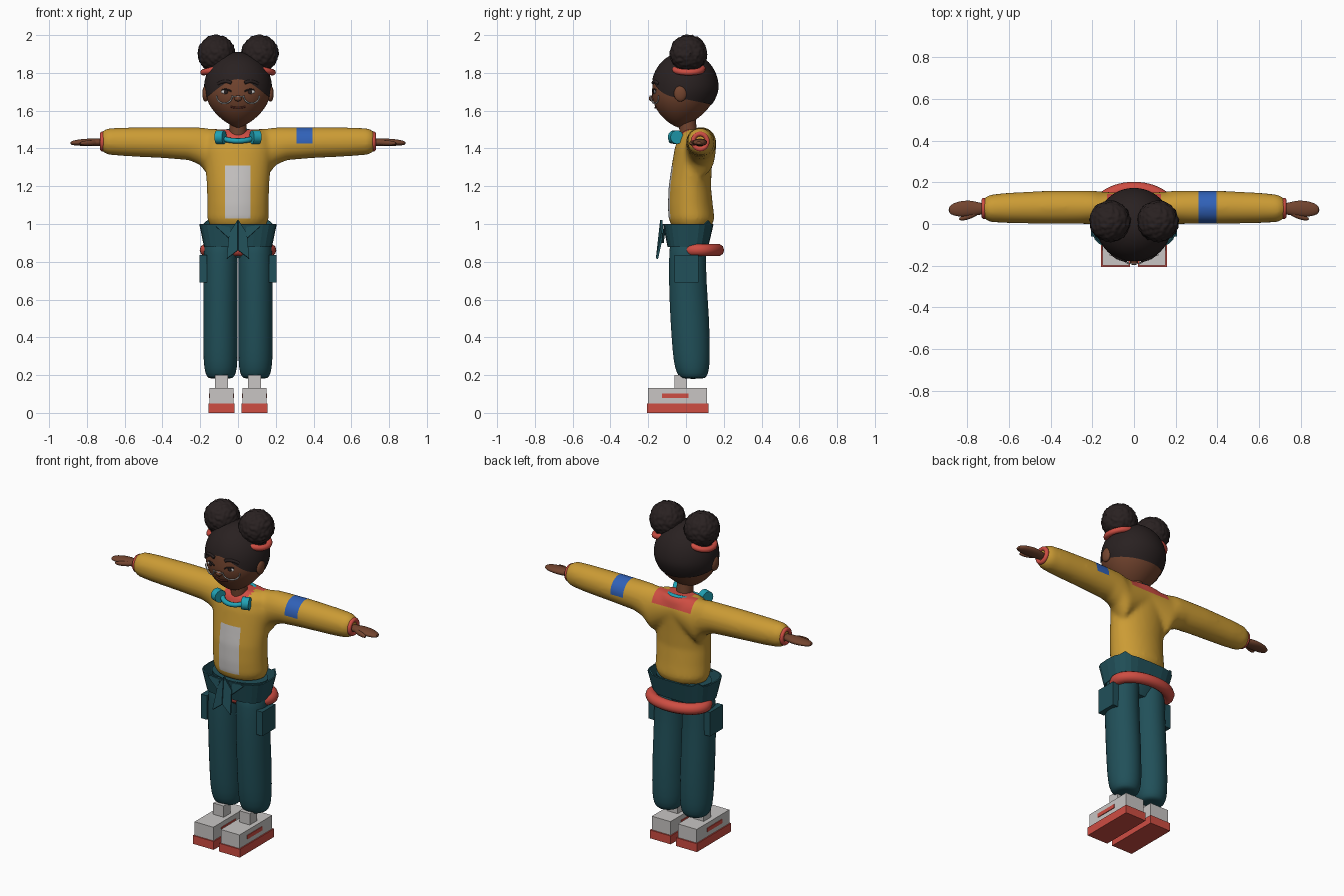
import bpy, bmesh, math
from math import sin, cos, pi, sqrt
from mathutils import Vector, Matrix, noise

if "Cube" in bpy.data.objects:
    bpy.data.objects.remove(bpy.data.objects["Cube"], do_unlink=True)


def material(name, r, g, b):
    m = bpy.data.materials.new(name)
    m.use_nodes = True
    m.diffuse_color = (r, g, b, 1)
    bsdf = m.node_tree.nodes["Principled BSDF"]
    bsdf.inputs["Base Color"].default_value = (r, g, b, 1)
    bsdf.inputs["Roughness"].default_value = 0.8
    return m


SKIN = material("brown skin", .17, .058, .028)
HAIR = material("dark hair", .022, .015, .015)
YELLOW = material("mustard knit", .60, .33, .035)
TEAL = material("dark teal cloth", .015, .08, .10)
RED = material("coral red", .62, .075, .055)
CYAN = material("cyan plastic", .015, .36, .46)
BLUE = material("blue patch", .03, .12, .48)
GREY = material("light grey", .58, .56, .55)
LIP = material("dark lip", .09, .022, .015)


def add(name, bm, mat, smooth=True, subdiv=0):
    """Turn a bmesh into a named object."""
    bmesh.ops.recalc_face_normals(bm, faces=bm.faces)
    me = bpy.data.meshes.new(name)
    bm.to_mesh(me)
    bm.free()
    ob = bpy.data.objects.new(name, me)
    bpy.context.collection.objects.link(ob)
    me.materials.append(mat)
    bpy.context.view_layer.objects.active = ob
    bpy.ops.object.select_all(action='DESELECT')
    ob.select_set(True)
    if subdiv:
        mod = ob.modifiers.new("round", 'SUBSURF')
        mod.levels = mod.render_levels = subdiv
    if smooth:
        bpy.ops.object.shade_smooth_by_angle(angle=math.radians(50))
    return ob


def skin_rings(bm, rings, cap=True):
    """Bridge equal rings of points with quads."""
    rows = [[bm.verts.new(p) for p in ring] for ring in rings]
    n = len(rows[0])
    for a, b in zip(rows, rows[1:]):
        for i in range(n):
            bm.faces.new((a[i], a[(i + 1) % n], b[(i + 1) % n], b[i]))
    if cap:
        bm.faces.new(rows[0])
        bm.faces.new(rows[-1])


def loft(bm, sections, axis='z', side=1, n=24):
    """Ellipse sections: position, two centres, two radii."""
    rings = []
    for p, c1, c2, r1, r2 in sections:
        pts = [(c1 + r1 * cos(2 * pi * i / n), c2 + r2 * sin(2 * pi * i / n)) for i in range(n)]
        rings.append([(side * u, v, p) if axis == 'z' else (side * p, u, v) for u, v in pts])
    skin_rings(bm, rings)
    return bm


def box(name, lo, hi, mat):
    bm = bmesh.new()
    lo, hi = Vector(lo), Vector(hi)
    mx = Matrix.Translation((lo + hi) / 2) @ Matrix.Diagonal((*(hi - lo), 1))
    bmesh.ops.create_cube(bm, size=1, matrix=mx)
    return add(name, bm, mat, False)


def mirrored_box(name, side, x0, x1, y0, y1, z0, z1, mat):
    a, b = sorted((side * x0, side * x1))
    return box(name, (a, y0, z0), (b, y1, z1), mat)


def ball(name, centre, size, mat):
    bm = bmesh.new()
    mx = Matrix.Translation(centre) @ Matrix.Diagonal((*size, 1))
    bmesh.ops.create_uvsphere(bm, u_segments=24, v_segments=16, radius=1, matrix=mx)
    return add(name, bm, mat)


def tube(name, pts, radius, mat, cyclic=False):
    cu = bpy.data.curves.new(name, 'CURVE')
    cu.dimensions = '3D'
    cu.bevel_depth, cu.bevel_resolution, cu.use_fill_caps = radius, 3, True
    sp = cu.splines.new('POLY')
    sp.points.add(len(pts) - 1)
    for q, p in zip(sp.points, pts):
        q.co = (*p, 1)
    sp.use_cyclic_u = cyclic
    ob = bpy.data.objects.new(name, cu)
    bpy.context.collection.objects.link(ob)
    cu.materials.append(mat)
    bpy.ops.object.select_all(action='DESELECT')
    bpy.context.view_layer.objects.active = ob
    ob.select_set(True)
    bpy.ops.object.convert(target='MESH')
    bpy.ops.object.shade_smooth_by_angle(angle=math.radians(60))


def ring(name, centre, rx, ry, radius, mat, tilt_x=0, tilt_y=0, n=48):
    cx, cy, cz = centre
    pts = []
    for i in range(n):
        u, v = rx * cos(2 * pi * i / n), ry * sin(2 * pi * i / n)
        pts.append((cx + u, cy + v, cz + tilt_x * u + tilt_y * v))
    tube(name, pts, radius, mat, True)


# Sweater: torso and both sleeves fused into one soft surface
bm = loft(bmesh.new(), [(.985, 0, .03, .145, .105), (1.03, 0, .029, .164, .122), (1.1, 0, .023, .163, .119),
                        (1.2, 0, .02, .165, .112), (1.3, 0, .03, .172, .107), (1.4, 0, .042, .185, .102),
                        (1.47, 0, .05, .17, .088), (1.5, 0, .06, .13, .06)], n=48)
for s in (1, -1):
    loft(bm, [(0, .065, 1.42, .08, .08), (.15, .075, 1.375, .08, .13), (.2, .08, 1.412, .08, .10),
              (.26, .08, 1.425, .08, .087), (.4, .08, 1.431, .08, .082), (.6, .077, 1.435, .073, .076),
              (.69, .075, 1.437, .066, .07), (.722, .075, 1.437, .048, .052)], 'x', s, 32)
sweater = add("sweater", bm, YELLOW)
mod = sweater.modifiers.new("fuse", 'REMESH')
mod.mode, mod.voxel_size = 'VOXEL', .012
mod = sweater.modifiers.new("soften", 'SMOOTH')
mod.factor, mod.iterations = .5, 8
for name in ("fuse", "soften"):
    bpy.ops.object.modifier_apply(modifier=name)
for m in (GREY, BLUE, RED):
    sweater.data.materials.append(m)
bm = bmesh.new()
bm.from_mesh(sweater.data)
cuts = [((1, 0, 0), x) for x in (-.068, .065, .31, .395, -.13, .13)]
cuts += [((0, 0, 1), z) for z in (1.03, 1.31, 1.425, 1.44)] + [((0, 1, 0), .06)]
for no, d in cuts:
    bmesh.ops.bisect_plane(bm, geom=bm.verts[:] + bm.edges[:] + bm.faces[:], dist=1e-5,
                           plane_co=Vector(no) * d, plane_no=no)
for f in bm.faces:
    x, y, z = f.calc_center_median()
    f.smooth = True
    if -.068 < x < .065 and 1.03 < z < 1.31 and y < 0:
        f.material_index = 1
    elif .31 < x < .395 and z > 1.425:
        f.material_index = 2
    elif z > 1.44 and (abs(x) < .13 and y > .06 or sqrt(x * x + (y - .02) ** 2) < .085):
        f.material_index = 3
bm.to_mesh(sweater.data)
bm.free()


# Head: rounded skull tapering to the chin
def head_section(z):
    if z > 1.72:
        return sqrt(max(0, 1 - ((z - 1.72) / .19) ** 2)), -.005
    t = (1.72 - z) / .21
    return max(0, 1 - t * t) ** .75, -.005 - .03 * t


def head_point(a, z, grow=0):
    r, yc = head_section(z)
    return ((.175 * r + grow) * cos(a), yc + (.173 * r + grow) * sin(a), z)


def face_y(x, z):
    r, yc = head_section(z)
    return yc - .173 * r * sqrt(max(0, 1 - (x / (.175 * r)) ** 2))


ANGLES = [2 * pi * i / 48 for i in range(48)]
bm = bmesh.new()
skin_rings(bm, [[head_point(a, 1.71 - .1985 * cos(pi * k / 32)) for a in ANGLES] for k in range(33)])
add("head", bm, SKIN)


# Hair cap whose lower edge arches over the forehead
def hairline(a):
    return 1.662 - .03 * sin(a) + .075 * max(0, -sin(a)) ** 4


bm = bmesh.new()
skin_rings(bm, [[head_point(a, hairline(a) + (1.9098 - hairline(a)) * sin(pi / 2 * k / 20), .005)
                 for a in ANGLES] for k in range(21)], cap=False)
bmesh.ops.holes_fill(bm, edges=[e for e in bm.edges if e.is_boundary and e.verts[0].co.z > 1.9])
add("hair_cap", bm, HAIR)

bm = loft(bmesh.new(), [(1.44, 0, .015, .048, .048), (1.58, 0, .005, .044, .044)])
add("neck", bm, SKIN)
ball("nose", (0, face_y(0, 1.665) - .004, 1.665), (.02, .016, .016), SKIN)
tube("mouth", [(x, face_y(x, 1.62) - .001, 1.615 + 4 * x * x) for x in [k * .01 for k in range(-4, 5)]], .005, LIP)
tube("glasses_bridge", [(x, face_y(x, 1.68) - .012, 1.675) for x in (-.03, 0, .03)], .003, GREY)

for s, side in ((1, "left"), (-1, "right")):
    # Face details
    ball(side + "_ear", (s * .172, -.03, 1.69), (.017, .034, .042), SKIN)
    ball(side + "_eye", (s * .066, face_y(.066, 1.70) + .002, 1.70), (.024, .006, .011), GREY)
    ball(side + "_pupil", (s * .064, face_y(.064, 1.70) - .003, 1.70), (.011, .004, .011), HAIR)
    xs = [.035 + .01 * k for k in range(8)]
    tube(side + "_eyebrow", [(s * x, face_y(x, 1.75) - .002, 1.755 - 9 * (x - .065) ** 2) for x in xs], .009, HAIR)
    tube(side + "_eyelid", [(s * x, face_y(x, 1.71) - .002, 1.713 - 12 * (x - .066) ** 2) for x in xs[:6]], .004, HAIR)
    rim = [(.072 + .042 * cos(a), 1.68 + .042 * sin(a)) for a in [pi + pi * k / 16 for k in range(17)]]
    tube(side + "_glasses_rim", [(s * x, face_y(x, z) - .012, z) for x, z in rim], .004, GREY)

    # Curly hair bun with its band
    bm = bmesh.new()
    bmesh.ops.create_icosphere(bm, subdivisions=5, radius=.098)
    for v in bm.verts:
        v.co *= 1 + .07 * noise.noise(v.co * 60)
    bmesh.ops.translate(bm, vec=(s * .115, .013, 1.903), verts=bm.verts)
    add(side + "_hair_bun", bm, HAIR)
    ring(side + "_hair_band", (s * .115, .013, 1.82), .068, .073, .017, RED, tilt_x=-s * .25)

    # Headphone cup resting on the collar
    bm = bmesh.new()
    mx = Matrix.Translation((s * .093, -.055, 1.46)) @ Matrix.Rotation(s * .35, 4, 'Z') @ Matrix.Rotation(pi / 2, 4, 'Y')
    bmesh.ops.create_cone(bm, cap_ends=True, segments=24, radius1=.036, radius2=.036, depth=.042, matrix=mx)
    add(side + "_headphone_cup", bm, CYAN)

    # Cuff and hand
    circle = [2 * pi * k / 32 for k in range(32)]
    tube(side + "_cuff", [(s * .718, .075 + .038 * cos(a), 1.437 + .04 * sin(a)) for a in circle], .013, RED, True)
    bm = loft(bmesh.new(), [(.70, .073, 1.432, .022, .02), (.74, .073, 1.432, .03, .02), (.78, .075, 1.432, .039, .021),
                            (.82, .073, 1.432, .04, .019), (.865, .07, 1.43, .032, .015),
                            (.889, .068, 1.428, .014, .008)], 'x', s, 16)
    loft(bm, [(.74, .058, 1.43, .012, .012), (.78, .04, 1.43, .015, .015), (.815, .028, 1.428, .013, .013),
              (.84, .024, 1.427, .006, .006)], 'x', s, 16)
    add(side + "_hand", bm, SKIN, subdiv=1)

    # Baggy trouser leg with a cargo pocket
    bm = loft(bmesh.new(), [(.18, .092, .037, .055, .055), (.19, .092, .036, .074, .074), (.23, .092, .033, .088, .092),
                            (.32, .093, .028, .092, .100), (.5, .093, .02, .092, .104), (.7, .093, .008, .092, .1),
                            (.85, .092, .008, .091, .098), (.96, .088, .012, .084, .096)], 'z', s)
    add(side + "_trouser_leg", bm, TEAL, subdiv=1)
    mirrored_box(side + "_pocket", s, .165, .205, -.06, .065, .69, .835, TEAL)

    # Chunky shoe
    mirrored_box(side + "_shoe_sole", s, .018, .157, -.207, .12, 0, .05, RED)
    mirrored_box(side + "_shoe_upper", s, .025, .15, -.2, .112, .05, .132, GREY)
    mirrored_box(side + "_shoe_ankle", s, .052, .122, -.062, .005, .132, .2, GREY)
    mirrored_box(side + "_shoe_stripe", s, .021, .154, -.127, .013, .08, .103, RED)

# Headphone band around the neck
ring("headphone_band", (0, .012, 1.467), .092, .09, .014, CYAN, tilt_y=.3)

# Hips, flared waistband with raised back corners, and belt
bm = loft(bmesh.new(), [(.82, 0, .02, .11, .05), (.9, 0, .02, .165, .085), (.985, 0, .02, .172, .11)])
add("hips", bm, TEAL)


def waist_ring(z, rx, ry, yc, lift=0):
    pts = []
    for k in range(24):
        c, t = cos(2 * pi * k / 24), sin(2 * pi * k / 24)
        u, v = math.copysign(abs(c) ** .6, c), math.copysign(abs(t) ** .6, t)
        pts.append((rx * u, yc + ry * v, z + (lift if k in (3, 9) else 0)))
    return pts


bm = bmesh.new()
skin_rings(bm, [waist_ring(.88, .172, .1, .01), waist_ring(1.0, .197, .126, .012, .02)], cap=False)
waist = add("waistband", bm, TEAL, False)
waist.modifiers.new("thickness", 'SOLIDIFY').thickness = .008
ring("belt", (0, .067, .862), .170, .102, .033, RED)

# Tied front knot: pointed tails hanging from a raised peak
bm = bmesh.new()
for s in (1, -1):
    tail = [(0, -.125, 1.02), (s * .045, -.118, .95), (s * .058, -.148, .815), (0, -.14, .86)]
    bm.faces.new([bm.verts.new(p) for p in tail])
    fold = [(s * .05, -.116, 1.0), (s * .12, -.118, .99), (s * .02, -.13, .90)]
    bm.faces.new([bm.verts.new(p) for p in fold])
knot = add("waist_knot", bm, TEAL, False)
knot.modifiers.new("thickness", 'SOLIDIFY').thickness = .012
